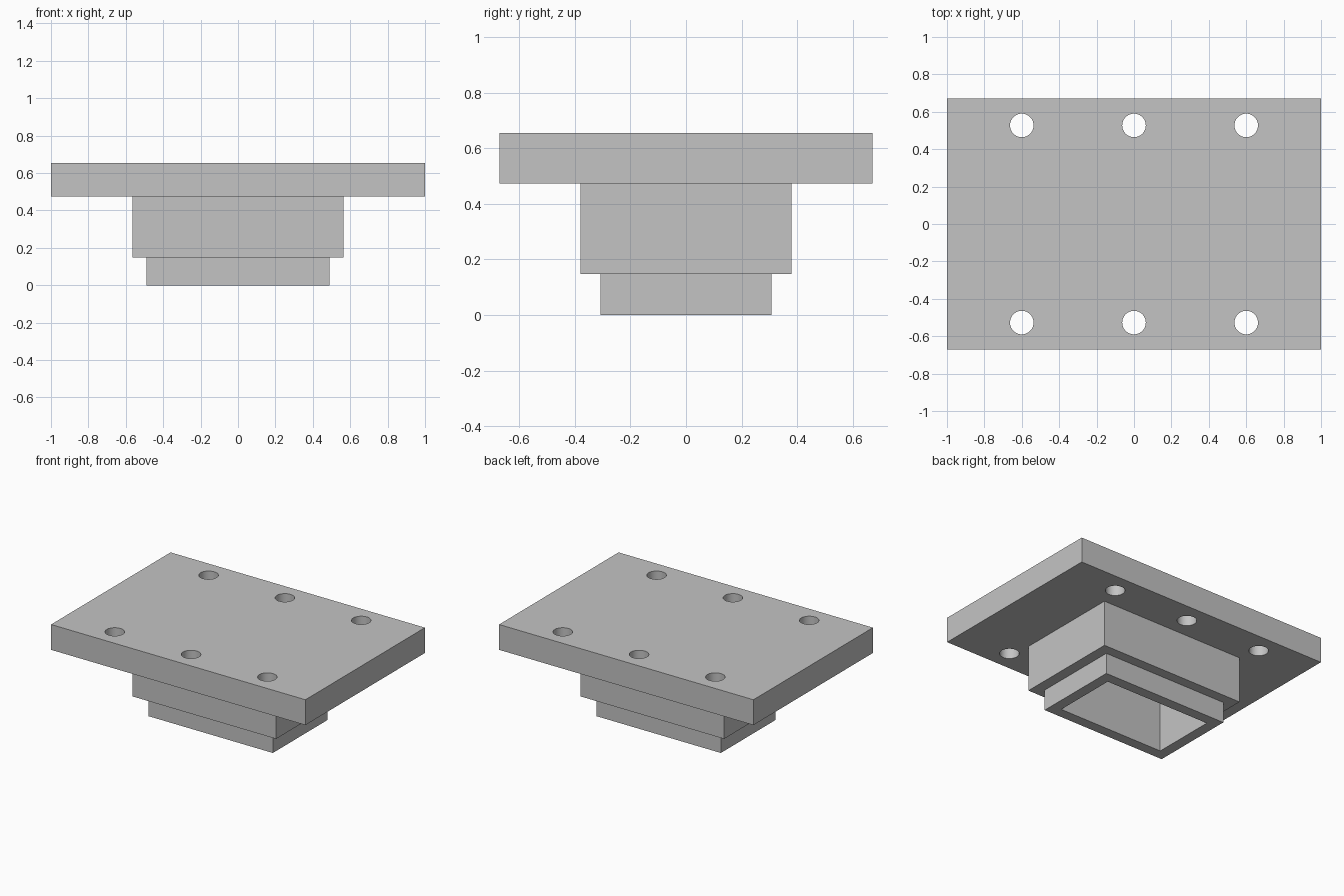
import bpy
import bmesh
import math

cube = bpy.data.objects.get("Cube")
if cube:
    bpy.data.objects.remove(cube, do_unlink=True)

grey = bpy.data.materials.new("plain grey")
grey.use_nodes = True
colour = (0.55, 0.55, 0.55, 1)
grey.diffuse_color = colour
grey.node_tree.nodes["Principled BSDF"].inputs["Base Color"].default_value = colour

PLATE_BOTTOM, PLATE_TOP = 0.474, 0.654
STEP = 0.148


def make_object(name, bm):
    bmesh.ops.recalc_face_normals(bm, faces=bm.faces)
    mesh = bpy.data.meshes.new(name)
    bm.to_mesh(mesh)
    bm.free()
    mesh.materials.append(grey)
    obj = bpy.data.objects.new(name, mesh)
    bpy.context.collection.objects.link(obj)
    return obj


def add_ring(bm, half_x, half_y, z):
    signs = ((-1, -1), (1, -1), (1, 1), (-1, 1))
    return [bm.verts.new((sx * half_x, sy * half_y, z)) for sx, sy in signs]


def bridge(bm, a, b):
    for i in range(len(a)):
        j = (i + 1) % len(a)
        bm.faces.new((a[i], a[j], b[j], b[i]))


# Mounting plate
bm = bmesh.new()
low = add_ring(bm, 1, 0.671, PLATE_BOTTOM)
high = add_ring(bm, 1, 0.671, PLATE_TOP)
bridge(bm, low, high)
bm.faces.new(low)
bm.faces.new(high)
plate = make_object("mounting_plate", bm)

# Two rows of three bolt holes, cut through the plate
bm = bmesh.new()
for x in (-0.6, 0, 0.6):
    for y in (-0.527, 0.527):
        drill = bmesh.ops.create_cone(bm, cap_ends=True, segments=48,
                                      radius1=0.063, radius2=0.063, depth=0.5)
        bmesh.ops.translate(bm, verts=drill["verts"], vec=(x, y, PLATE_TOP - 0.09))
cutter = make_object("bolt_hole_cutter", bm)
cutter.hide_render = True

holes = plate.modifiers.new("bolt_holes", 'BOOLEAN')
holes.operation = 'DIFFERENCE'
holes.solver = 'EXACT'
holes.object = cutter
bpy.ops.object.select_all(action='DESELECT')
plate.select_set(True)
bpy.context.view_layer.objects.active = plate
bpy.ops.object.modifier_apply(modifier=holes.name)
bpy.data.objects.remove(cutter, do_unlink=True)
bpy.ops.object.shade_smooth_by_angle(angle=math.radians(30))

# Hollow stepped sleeve: up the outside from the cavity roof, round the lip and step
bm = bmesh.new()
profile = (
    (0.414, 0.232, PLATE_BOTTOM),
    (0.414, 0.232, 0),
    (0.489, 0.307, 0),
    (0.489, 0.307, STEP),
    (0.565, 0.379, STEP),
    (0.565, 0.379, PLATE_BOTTOM),
)
rings = [add_ring(bm, *point) for point in profile]
for inner, outer in zip(rings, rings[1:]):
    bridge(bm, inner, outer)
make_object("stepped_sleeve", bm)
